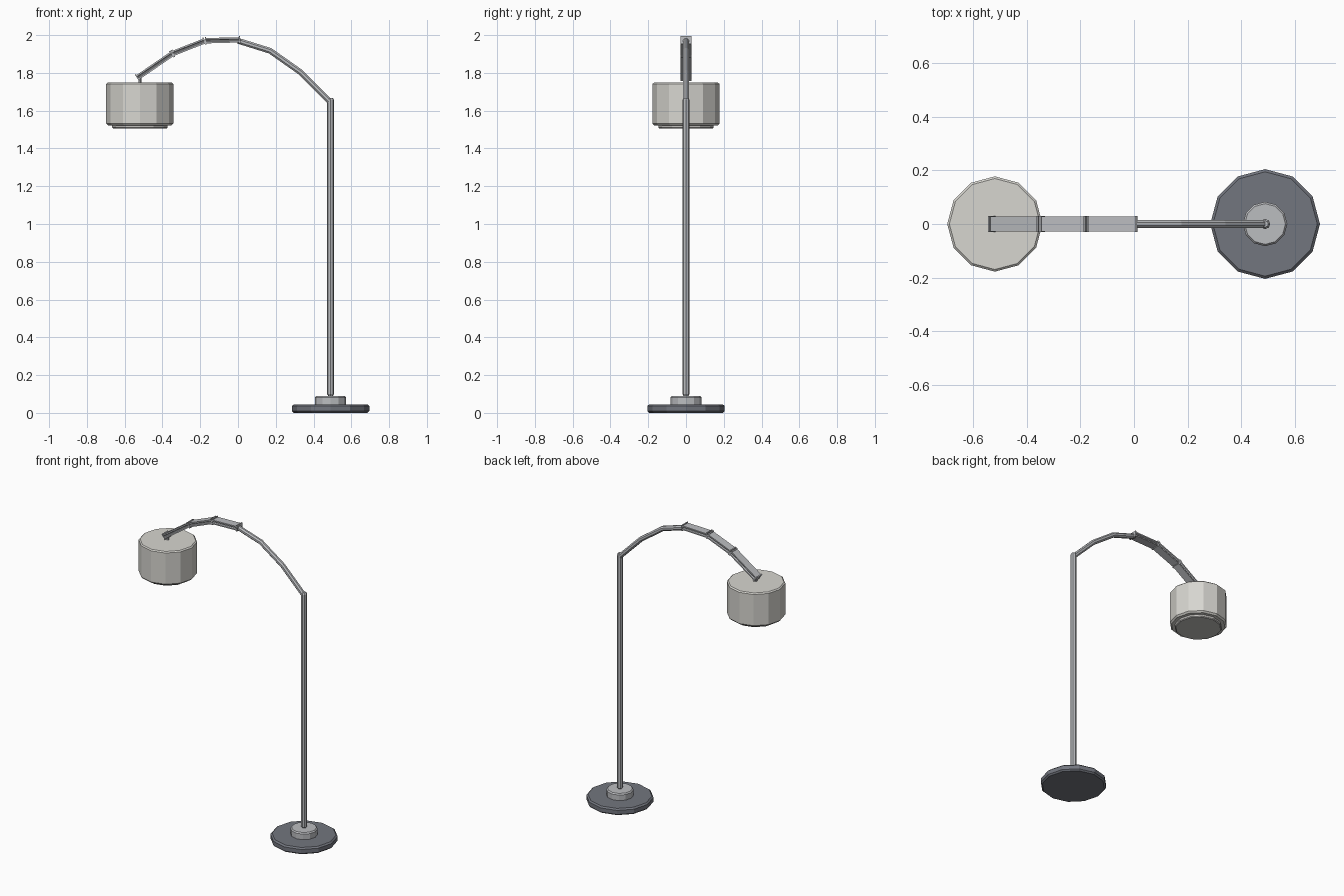
import bpy, bmesh, math
from mathutils import Vector

if "Cube" in bpy.data.objects:
    bpy.data.objects.remove(bpy.data.objects["Cube"])


def material(name, rgb):
    m = bpy.data.materials.new(name)
    m.diffuse_color = (*rgb, 1)
    m.use_nodes = True
    m.node_tree.nodes["Principled BSDF"].inputs["Base Color"].default_value = m.diffuse_color
    return m


DARK = material("dark_metal", (0.17, 0.18, 0.21))
STEEL = material("steel", (0.50, 0.51, 0.53))
FABRIC = material("fabric", (0.68, 0.67, 0.63))
DIFFUSER = material("diffuser", (0.55, 0.54, 0.52))


def finish(name, bm, mat):
    bmesh.ops.recalc_face_normals(bm, faces=bm.faces)
    me = bpy.data.meshes.new(name)
    bm.to_mesh(me)
    bm.free()
    me.materials.append(mat)
    ob = bpy.data.objects.new(name, me)
    bpy.context.collection.objects.link(ob)
    return ob


def loft(name, rings, mat):
    """Skin closed rings of points and cap both ends."""
    bm = bmesh.new()
    loops = [[bm.verts.new(p) for p in r] for r in rings]
    n = len(loops[0])
    for a, b in zip(loops, loops[1:]):
        for i in range(n):
            j = (i + 1) % n
            bm.faces.new((a[i], a[j], b[j], b[i]))
    bm.faces.new(loops[0])
    bm.faces.new(loops[-1])
    return finish(name, bm, mat)


def turned(name, x, profile, sides, mat):
    """Upright faceted part from (radius, height) pairs."""
    angles = [2 * math.pi * i / sides for i in range(sides)]
    return loft(name, [[(x + r * math.cos(a), r * math.sin(a), z) for a in angles]
                       for r, z in profile], mat)


def sweep(name, path, section, mat):
    """Sweep a (side, up) section along an (x, z) path with mitred corners."""
    pts = [Vector((x, 0, z)) for x, z in path]
    dirs = [(b - a).normalized() for a, b in zip(pts, pts[1:])]
    rings = []
    for i, p in enumerate(pts):
        d0, d1 = dirs[max(i - 1, 0)], dirs[min(i, len(dirs) - 1)]
        t = (d0 + d1).normalized()
        up = Vector((-t.z, 0, t.x))
        if up.z < 0:
            up = -up
        k = 1 / t.dot(d0)
        rings.append([p + Vector((0, s, 0)) + up * (u * k) for s, u in section])
    return loft(name, rings, mat)


# Base and pole
turned("base_disc", 0.49, [(0.195, 0), (0.205, 0.009), (0.205, 0.036), (0.195, 0.045)], 12, DARK)
turned("base_hub", 0.49, [(0.083, 0.045), (0.083, 0.082), (0.076, 0.09)], 12, STEEL)
turned("pole", 0.49, [(0.012, 0.089), (0.019, 0.1), (0.019, 1.657), (0.012, 1.667)], 8, STEEL)

# Curved inner arm
octagon = [(0.0165 * math.cos(a), 0.0165 * math.sin(a))
           for a in (math.pi / 8 + i * math.pi / 4 for i in range(8))]
sweep("inner_arm", [(0.49, 1.645), (0.332, 1.803), (0.17, 1.917), (0, 1.970)], octagon, STEEL)

# Three grooved sleeve segments with raised end collars
half = [(0.028, -0.014), (0.028, -0.006), (0.021, -0.002),
        (0.021, 0.002), (0.028, 0.006), (0.028, 0.014)]
grooved = half + [(-s, -u) for s, u in half]
collar = [(-0.029, -0.020), (0.029, -0.020), (0.029, 0.020), (-0.029, 0.020)]
joints = [(0.012, 1.975), (-0.175, 1.970), (-0.347, 1.902), (-0.535, 1.773)]
for n, (a, b) in enumerate(zip(joints, joints[1:]), 1):
    sweep(f"outer_arm_{n}", [a, b], grooved, STEEL)
    va, vb = Vector(a), Vector(b)
    step = (vb - va).normalized() * 0.007
    for side, p, q in (("inner", va, va + step), ("outer", vb - step, vb)):
        sweep(f"arm_collar_{n}_{side}", [p, q], collar, STEEL)

# Lamp shade and recessed diffuser
turned("shade", -0.52, [(0.168, 1.522), (0.178, 1.532), (0.178, 1.741), (0.170, 1.748)], 12, FABRIC)
turned("diffuser", -0.52, [(0.141, 1.505), (0.146, 1.510), (0.146, 1.524)], 12, DIFFUSER)

# Link from arm tip down to shade
turned("shade_link", -0.52, [(0.008, 1.745), (0.008, 1.778)], 6, STEEL)
